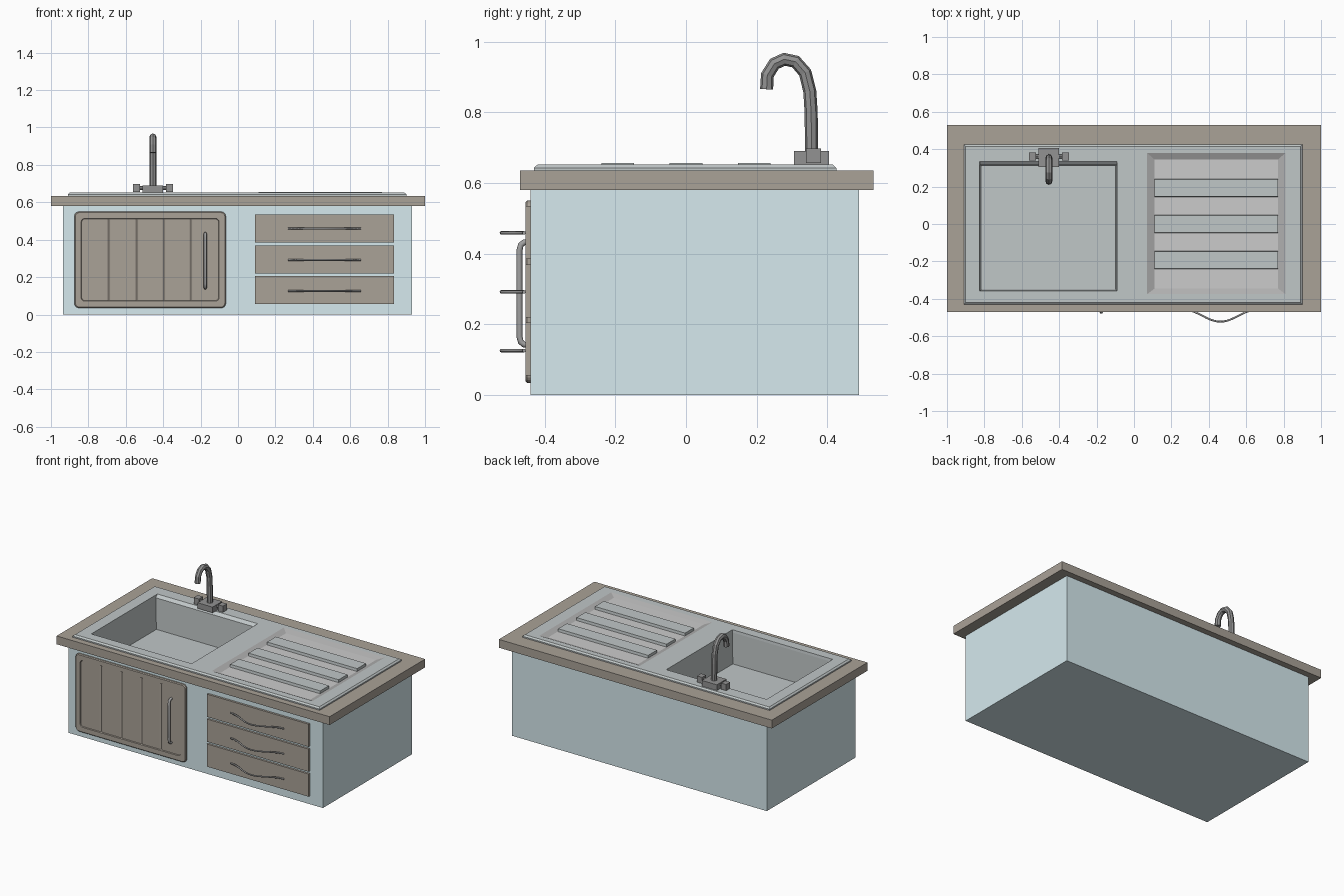
import bpy, math

if "Cube" in bpy.data.objects:
    bpy.data.objects.remove(bpy.data.objects["Cube"])

def material(name, rgb):
    m = bpy.data.materials.new(name)
    m.diffuse_color = (*rgb, 1)
    m.use_nodes = True
    m.node_tree.nodes["Principled BSDF"].inputs["Base Color"].default_value = m.diffuse_color
    return m

BLUE = material("blue_paint", (0.67, 0.82, 0.86))
WOOD = material("dark_wood", (0.40, 0.36, 0.31))
STEEL = material("steel", (0.53, 0.57, 0.575))
GROOVE = material("groove_grey", (0.51, 0.505, 0.505))
RIM = material("rim_grey", (0.43, 0.43, 0.43))
IRON = material("iron", (0.29, 0.29, 0.29))
CHROME = material("handle_grey", (0.35, 0.35, 0.35))

def top_plane(u, v, w):
    return (u, v, w)

def front_plane(u, v, w):
    return (u, -w, v)

def make(name, verts, faces, mat):
    me = bpy.data.meshes.new(name)
    me.from_pydata(verts, [], faces)
    me.materials.append(mat)
    ob = bpy.data.objects.new(name, me)
    bpy.context.collection.objects.link(ob)
    return ob

def rect(u0, u1, v0, v1, w, r=0.0, n=4):
    """Counter-clockwise rectangle at height w, optionally with round corners."""
    if r == 0:
        return [(u0, v0, w), (u1, v0, w), (u1, v1, w), (u0, v1, w)]
    centres = [(u1 - r, v0 + r), (u1 - r, v1 - r), (u0 + r, v1 - r), (u0 + r, v0 + r)]
    pts = []
    for k, (cu, cv) in enumerate(centres):
        for i in range(n + 1):
            a = math.pi / 2 * (k - 1 + i / n)
            pts.append((cu + r * math.cos(a), cv + r * math.sin(a), w))
    return pts

def loft(name, loops, mat, first=False, last=False, plane=top_plane):
    """Skin a chain of loops, with optional caps at its ends."""
    n = len(loops[0])
    verts = [plane(*p) for lp in loops for p in lp]
    faces = []
    for k in range(len(loops) - 1):
        a, b = k * n, (k + 1) * n
        faces += [(a + i, a + (i + 1) % n, b + (i + 1) % n, b + i) for i in range(n)]
    if first:
        faces.append(tuple(reversed(range(n))))
    if last:
        faces.append(tuple(range(len(verts) - n, len(verts))))
    return make(name, verts, faces, mat)

def box(name, x0, x1, y0, y1, z0, z1, mat):
    return loft(name, [rect(x0, x1, y0, y1, z0), rect(x0, x1, y0, y1, z1)], mat, True, True)

def tube(name, points, radius, mat, res=2, smooth=False):
    cu = bpy.data.curves.new(name, 'CURVE')
    cu.dimensions = '3D'
    cu.bevel_depth = radius
    cu.bevel_resolution = res
    cu.use_fill_caps = True
    sp = cu.splines.new('POLY')
    sp.points.add(len(points) - 1)
    for p, co in zip(sp.points, points):
        p.co = (*co, 1)
    sp.use_smooth = smooth
    ob = bpy.data.objects.new(name, cu)
    bpy.context.collection.objects.link(ob)
    cu.materials.append(mat)
    bpy.ops.object.select_all(action='DESELECT')
    ob.select_set(True)
    bpy.context.view_layer.objects.active = ob
    bpy.ops.object.convert(target='MESH')
    return bpy.context.object

# Cabinet body, open under the worktop so the basin can hang inside
loft("cabinet_body", [rect(-0.935, 0.93, -0.44, 0.49, 0), rect(-0.935, 0.93, -0.44, 0.49, 0.58)],
     BLUE, first=True)

# Worktop frame with a cut-out for the sink
OUT, CUT = (-1, 1, -0.47, 0.53), (-0.90, 0.89, -0.42, 0.415)
loft("worktop", [rect(*CUT, 0.58), rect(*OUT, 0.58), rect(*OUT, 0.635), rect(*CUT, 0.635),
                 rect(*CUT, 0.58)], WOOD)

# Sink deck: skirt plus a top sheet with two openings
loft("sink_rim", [rect(-0.91, 0.90, -0.43, 0.425, 0.635), rect(-0.91, 0.90, -0.43, 0.425, 0.643),
                  rect(-0.90, 0.89, -0.42, 0.415, 0.652)], STEEL)
HOLE, TRAY = (-0.825, -0.09, -0.357, 0.335), (0.07, 0.81, -0.375, 0.38)
def sheet(name, x0, x1, hole):
    loft(name, [rect(x0, x1, -0.42, 0.415, 0.652), rect(*hole, 0.652)], STEEL)
sheet("deck_left", -0.90, -0.01, HOLE)
sheet("deck_right", -0.01, 0.89, TRAY)

# Basin with a sloping ledge at the back
loft("basin", [rect(*HOLE, 0.652), rect(-0.823, -0.092, -0.355, 0.315, 0.635),
               rect(-0.815, -0.098, -0.35, 0.31, 0.43)], STEEL, last=True)

# Drainer: sloped border, sunken tray and three raised ribs
loft("drainer_border", [rect(*TRAY, 0.652), rect(0.11, 0.77, -0.345, 0.345, 0.638)], RIM)
loft("drainer_tray", [rect(0.11, 0.77, -0.345, 0.345, 0.638)], GROOVE, last=True)
for i, y in enumerate((-0.193, 0.0, 0.193)):
    loft(f"drainer_rib_{i + 1}", [rect(0.11, 0.77, y - 0.048, y + 0.048, 0.638),
                                  rect(0.11, 0.77, y - 0.046, y + 0.046, 0.656)], STEEL, last=True)

# Tap: base block, two side knobs and a hooked spout
TX = -0.455
box("tap_base", TX - 0.055, TX + 0.055, 0.305, 0.405, 0.652, 0.69, IRON)
tube("tap_crossbar", [(TX - 0.085, 0.36, 0.676), (TX + 0.085, 0.36, 0.676)], 0.011, IRON)
for side, s in (("left", -1), ("right", 1)):
    a, b = sorted((TX + s * 0.07, TX + s * 0.107))
    box(f"tap_knob_{side}", a, b, 0.34, 0.382, 0.656, 0.697, IRON)
spout = [(0.355, 0.685), (0.354, 0.80), (0.350, 0.86), (0.337, 0.912), (0.310, 0.943),
         (0.278, 0.950), (0.250, 0.937), (0.230, 0.905), (0.228, 0.865)]
tube("tap_spout", [(TX, y, z) for y, z in spout], 0.0185, IRON)

# Door: rounded frame around a sunken panel
def door_loop(inset, depth, r):
    return rect(-0.875 + inset, -0.065 - inset, 0.035 + inset, 0.55 - inset, depth, r)
loft("door_frame", [door_loop(0, 0.44, 0.025), door_loop(0, 0.449, 0.025),
                    door_loop(0.005, 0.454, 0.022), door_loop(0.036, 0.454, 0.02),
                    door_loop(0.04, 0.444, 0.02)], WOOD, plane=front_plane)

# Door planks, separated by shallow V grooves
xs = [(-0.836, 0.448)]
for g in (-0.69, -0.54, -0.395, -0.25):
    xs += [(g - 0.01, 0.448), (g, 0.443), (g + 0.01, 0.448)]
xs.append((-0.104, 0.448))
verts = [(x, -d, z) for x, d in xs for z in (0.074, 0.511)]
make("door_planks", verts, [(2 * i, 2 * i + 2, 2 * i + 3, 2 * i + 1) for i in range(len(xs) - 1)], WOOD)

# Door handle: bar with curved ends
ends = [(-0.445, 0.142), (-0.458, 0.143), (-0.467, 0.150), (-0.471, 0.165)]
path = ends + [(y, 0.575 - z) for y, z in reversed(ends)]
tube("door_handle", [(-0.175, y, z) for y, z in path], 0.0085, CHROME, smooth=True)

# Three drawers, each with a bow-shaped pull
for i, z in enumerate((0.055, 0.22, 0.385)):
    box(f"drawer_{i + 1}", 0.09, 0.835, -0.454, -0.44, z, z + 0.15, WOOD)
    zc = (0.126, 0.292, 0.459)[i]
    bow = []
    for k in range(21):
        t = k / 20 * 2 - 1
        bow.append((0.462 + 0.195 * t, -0.458 - 0.064 * (0.5 + 0.5 * math.cos(math.pi * t)), zc))
    tube(f"drawer_pull_{i + 1}", bow, 0.005, CHROME, smooth=True)
